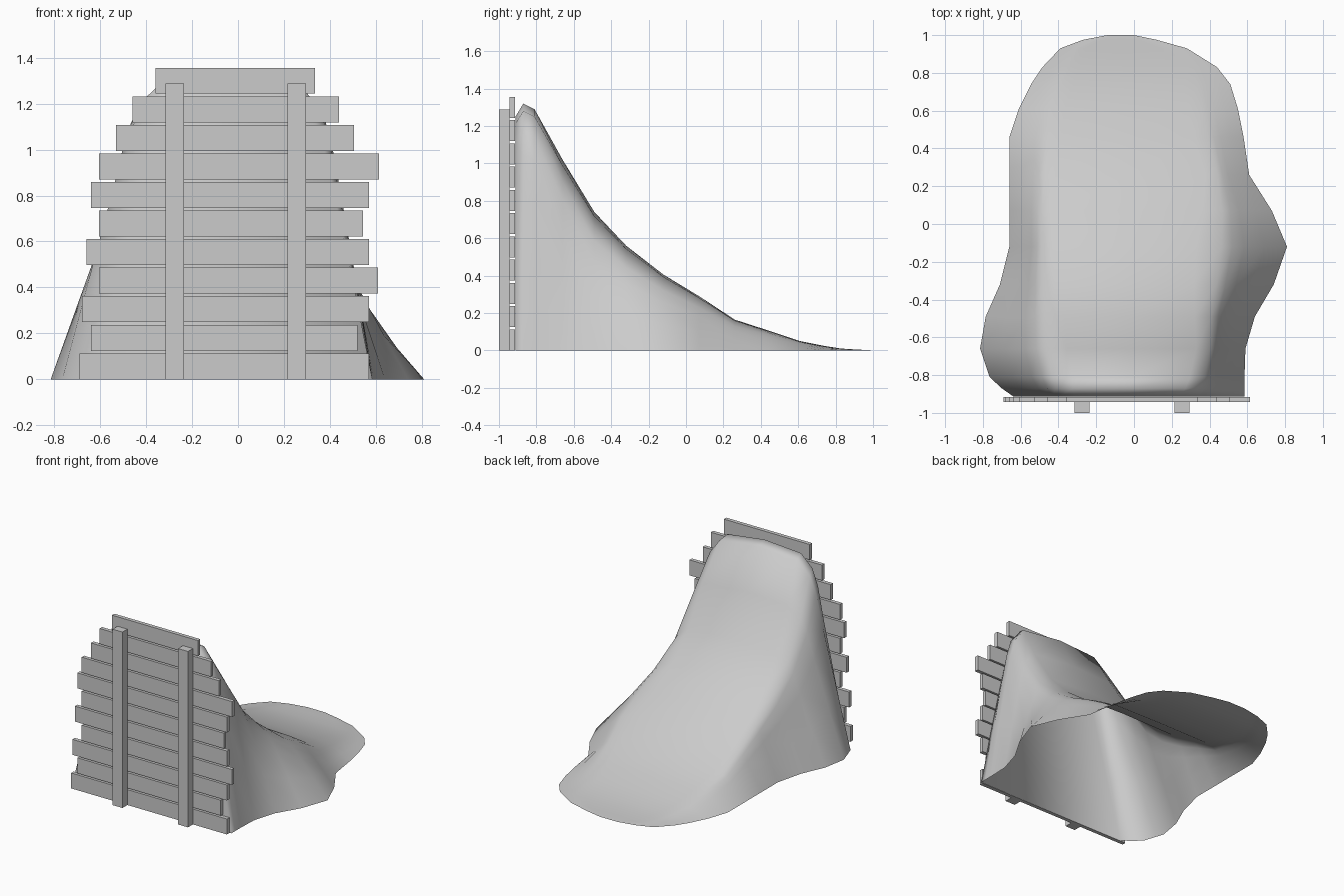
import bpy

if "Cube" in bpy.data.objects:
    bpy.data.objects.remove(bpy.data.objects["Cube"])

def mesh_object(name, verts, faces):
    me = bpy.data.meshes.new(name)
    me.from_pydata(verts, [], faces)
    me.update()
    ob = bpy.data.objects.new(name, me)
    bpy.context.collection.objects.link(ob)
    return ob

def box(name, x0, x1, y0, y1, z0, z1):
    v = [(x, y, z) for z in (z0, z1) for x, y in ((x0, y0), (x1, y0), (x1, y1), (x0, y1))]
    f = [(3, 2, 1, 0), (4, 5, 6, 7)]
    f += [(i, (i + 1) % 4, (i + 1) % 4 + 4, i + 4) for i in range(4)]
    return mesh_object(name, v, f)

# Horizontal planks, bottom to top: left and right ends
ends = [(-.69, .57), (-.64, .52), (-.68, .57), (-.605, .61), (-.66, .57), (-.605, .545),
        (-.64, .57), (-.605, .613), (-.53, .505), (-.46, .44), (-.36, .335)]
for i, (a, b) in enumerate(ends):
    z = i * 0.1243
    box(f"plank_{i + 1}", a, b, -0.943, -0.915, z, z + 0.113)

# Two upright posts
for side, x in (("left", -0.275), ("right", 0.255)):
    box(f"post_{side}", x - 0.04, x + 0.04, -1.0, -0.943, 0, 1.287)

# Earth ramp stations: y, crest height, left/right base, left/right shoulder
stations = [
    (-.912, 1.25, -.64, .585, -.40, .35),
    (-.87, 1.32, -.70, .585, -.42, .37),
    (-.81, 1.29, -.765, .585, -.44, .385),
    (-.66, 1.02, -.815, .59, -.47, .41),
    (-.49, .74, -.785, .64, -.48, .42),
    (-.32, .56, -.71, .74, -.49, .45),
    (-.12, .405, -.66, .81, -.49, .48),
    (.07, .29, -.66, .73, -.49, .48),
    (.26, .165, -.66, .61, -.48, .45),
    (.46, .10, -.66, .58, -.46, .40),
    (.61, .05, -.61, .55, -.43, .37),
    (.74, .024, -.545, .51, -.38, .34),
    (.83, .01, -.485, .44, -.34, .30),
    (.93, .004, -.39, .28, -.29, .18),
    (.975, .002, -.27, .12, -.2, .06),
    (1.0, 0, -.14, .0, -.11, -.03),
]
# Half cross-sections: fraction from base to shoulder, fraction of crest height
left = [(0, 0), (.36, .34), (.69, .65), (.86, .83), (1.02, .92), (1.35, .985)]
right = [(0, 0), (.36, .34), (.69, .63), (.88, .79), (1.05, .885), (1.45, .97)]
verts = []
for y, h, l, r, sl, sr in stations:
    verts += [(l + (sl - l) * u, y, h * v) for u, v in left]
    verts.append(((sl + sr) / 2, y, h))
    verts += [(r + (sr - r) * u, y, h * v) for u, v in reversed(right)]
n = len(left) + len(right) + 1
faces = [(k * n + i, k * n + i + 1, (k + 1) * n + i + 1, (k + 1) * n + i)
         for k in range(len(stations) - 1) for i in range(n - 1)]
faces.append(tuple(reversed(range(n))))   # wall behind the planks
ramp = mesh_object("earth_ramp", verts, faces)

bpy.ops.object.select_all(action='DESELECT')
ramp.select_set(True)
bpy.context.view_layer.objects.active = ramp
bpy.ops.object.shade_smooth_by_angle(angle=1.5)
